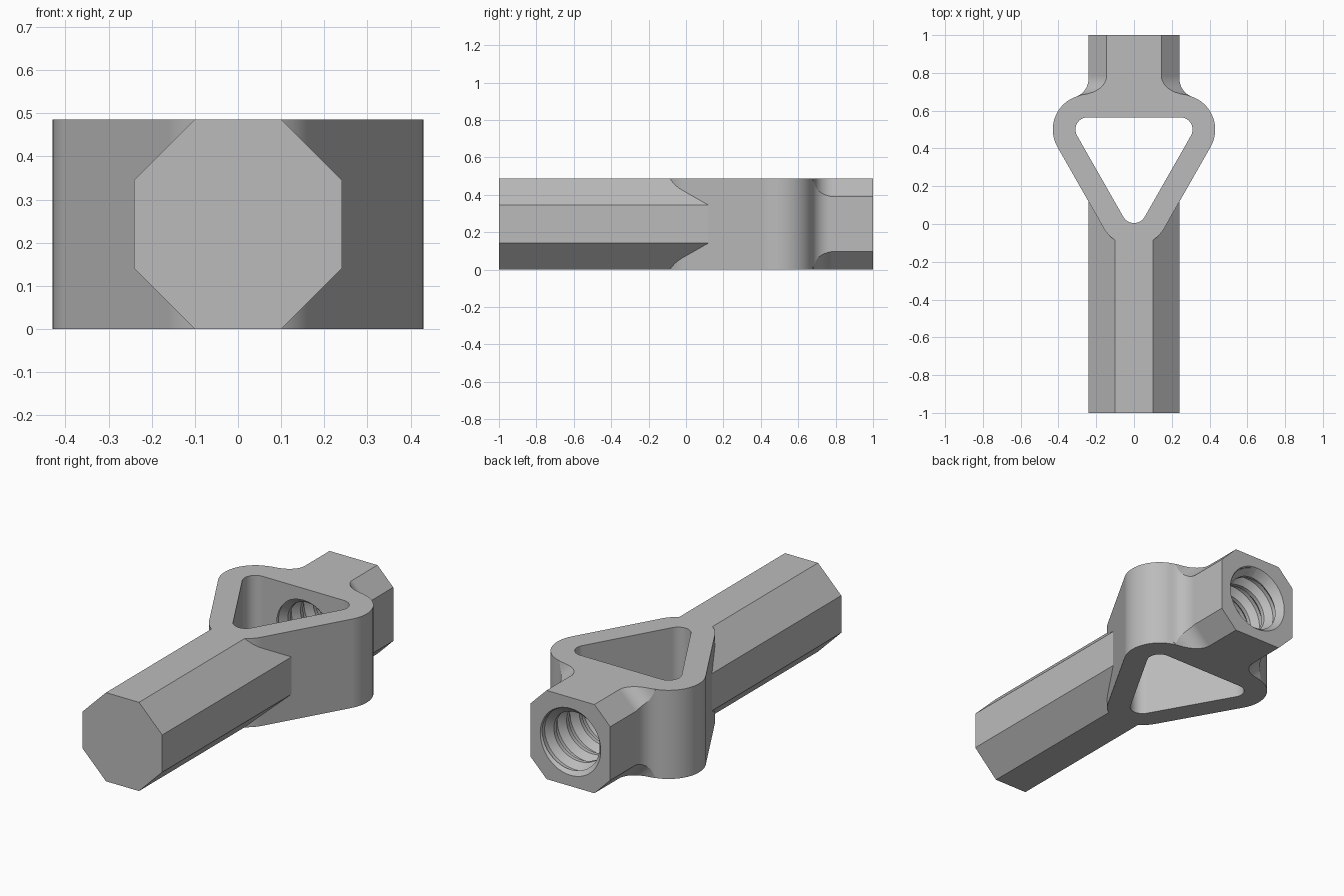
import bpy, bmesh, math

cube = bpy.data.objects.get("Cube")
if cube:
    bpy.data.objects.remove(cube, do_unlink=True)

H = 0.486          # thickness of the whole part
HALF = H / 2
SIDE = 0.241       # half width of the octagonal bars
CORNERS = [(0, 0.07), (0.245, 0.5), (-0.245, 0.5)]

steel = bpy.data.materials.new("grey steel")
steel.use_nodes = True
steel.diffuse_color = (0.5, 0.5, 0.5, 1)
steel.node_tree.nodes["Principled BSDF"].inputs["Base Color"].default_value = (0.5, 0.5, 0.5, 1)


def finish(name, bm):
    bmesh.ops.recalc_face_normals(bm, faces=bm.faces)
    mesh = bpy.data.meshes.new(name)
    bm.to_mesh(mesh)
    bm.free()
    mesh.materials.append(steel)
    ob = bpy.data.objects.new(name, mesh)
    bpy.context.collection.objects.link(ob)
    return ob


def loft(name, sections):
    """Skin a list of equal-length point loops and cap both ends."""
    bm = bmesh.new()
    loops = [[bm.verts.new(p) for p in s] for s in sections]
    n = len(loops[0])
    for a, b in zip(loops, loops[1:]):
        for i in range(n):
            j = (i + 1) % n
            bm.faces.new((a[i], a[j], b[j], b[i]))
    bm.faces.new(loops[0])
    bm.faces.new(loops[-1])
    return finish(name, bm)


def octagon(y, side, top, side_h):
    quarter = [(top, HALF), (side, side_h)]
    half = quarter + [(x, -z) for x, z in reversed(quarter)]
    ring = half + [(-x, z) for x, z in reversed(half)]
    return [(x, y, z + HALF) for x, z in ring]


def rounded_triangle(name, radius, z0, z1, seg=20):
    """Prism whose outline is a disc rolled around the three corners."""
    ring = []
    for (cx, cy), start, end in zip(CORNERS, (-150.3, -29.7, 90), (-29.7, 90, 209.7)):
        for i in range(seg + 1):
            a = math.radians(start + (end - start) * i / seg)
            ring.append((cx + radius * math.cos(a), cy + radius * math.sin(a)))
    return loft(name, [[(x, y, z) for x, y in ring] for z in (z0, z1)])


def cove(y, centre, r=0.1):
    """Outward flare of a concave fillet that starts at y = centre."""
    t = min(max(centre - y, 0), r)
    return r - math.sqrt(r * r - t * t)


def neck_section(y):
    side = SIDE + cove(y, 0.768)
    reach = 0.145 + HALF + math.sqrt(2) * cove(y, 0.785)
    return octagon(y, side, min(reach - HALF, side), min(reach - side, HALF))


def thread(name, y0, y1, pitch, minor, major, n=48, k=10):
    """Closed helical plug with a trapezoid thread along y."""
    rows = int((y1 - y0) / pitch * k) + k
    bm = bmesh.new()
    grid = []
    for j in range(n):
        a = 2 * math.pi * j / n
        col = []
        for i in range(rows + 1):
            f = abs((i % k) / k - 0.5) * 2
            r = minor + (major - minor) * min(max((f - 0.2) / 0.6, 0), 1)
            y = y0 + pitch * (i / k + j / n)
            col.append(bm.verts.new((r * math.cos(a), y, HALF + r * math.sin(a))))
        grid.append(col)
    for j in range(n):
        shift = 0 if j < n - 1 else k
        nxt = grid[(j + 1) % n]
        for i in range(rows - shift):
            bm.faces.new((grid[j][i], nxt[i + shift], nxt[i + shift + 1], grid[j][i + 1]))
    open_edges = [e for e in bm.edges if e.is_boundary]
    middle = (y0 + y1) / 2
    ends = [bm.verts.new((0, y, HALF)) for y in (y0, y1 + 2 * pitch)]
    for e in open_edges:
        tip = ends[0] if e.verts[0].co.y < middle else ends[1]
        bm.faces.new((e.verts[0], e.verts[1], tip))
    return finish(name, bm)


def combine(target, tool, operation):
    mod = target.modifiers.new(operation.title(), 'BOOLEAN')
    mod.operation = operation
    mod.solver = 'EXACT'
    mod.object = tool
    bpy.context.view_layer.objects.active = target
    bpy.ops.object.modifier_apply(modifier=mod.name)
    bpy.data.objects.remove(tool, do_unlink=True)


# Triangular frame
body = rounded_triangle("threaded_frame_body", 0.185, 0, H)

# Solid octagonal handle
handle = loft("handle", [octagon(y, SIDE, 0.1, 0.102) for y in (-1, 0.118)])

# Octagonal neck that flares into the frame
ys = [1, 0.785] + [0.785 - 0.111 * i / 14 for i in range(1, 15)]
neck = loft("neck", [neck_section(y) for y in ys] + [octagon(0.62, 0.28, 0.2, 0.16)])

combine(body, handle, 'UNION')
combine(body, neck, 'UNION')

# Triangular window through the frame
combine(body, rounded_triangle("window_cutter", 0.065, -0.1, H + 0.1), 'DIFFERENCE')

# Threaded bore and countersunk mouth
combine(body, thread("bore_cutter", 0.43, 1.03, 0.11, 0.145, 0.178), 'DIFFERENCE')
mouth = [[(r * math.cos(math.tau * i / 48), y, HALF + r * math.sin(math.tau * i / 48))
          for i in range(48)] for y, r in ((0.95, 0.14), (1.01, 0.192))]
combine(body, loft("mouth_cutter", mouth), 'DIFFERENCE')

# Smooth the curves, keep the flats crisp
bpy.ops.object.select_all(action='DESELECT')
body.select_set(True)
bpy.context.view_layer.objects.active = body
bpy.ops.object.shade_smooth_by_angle(angle=math.radians(25))
weighted = body.modifiers.new("Weighted Normals", 'WEIGHTED_NORMAL')
weighted.keep_sharp = True
